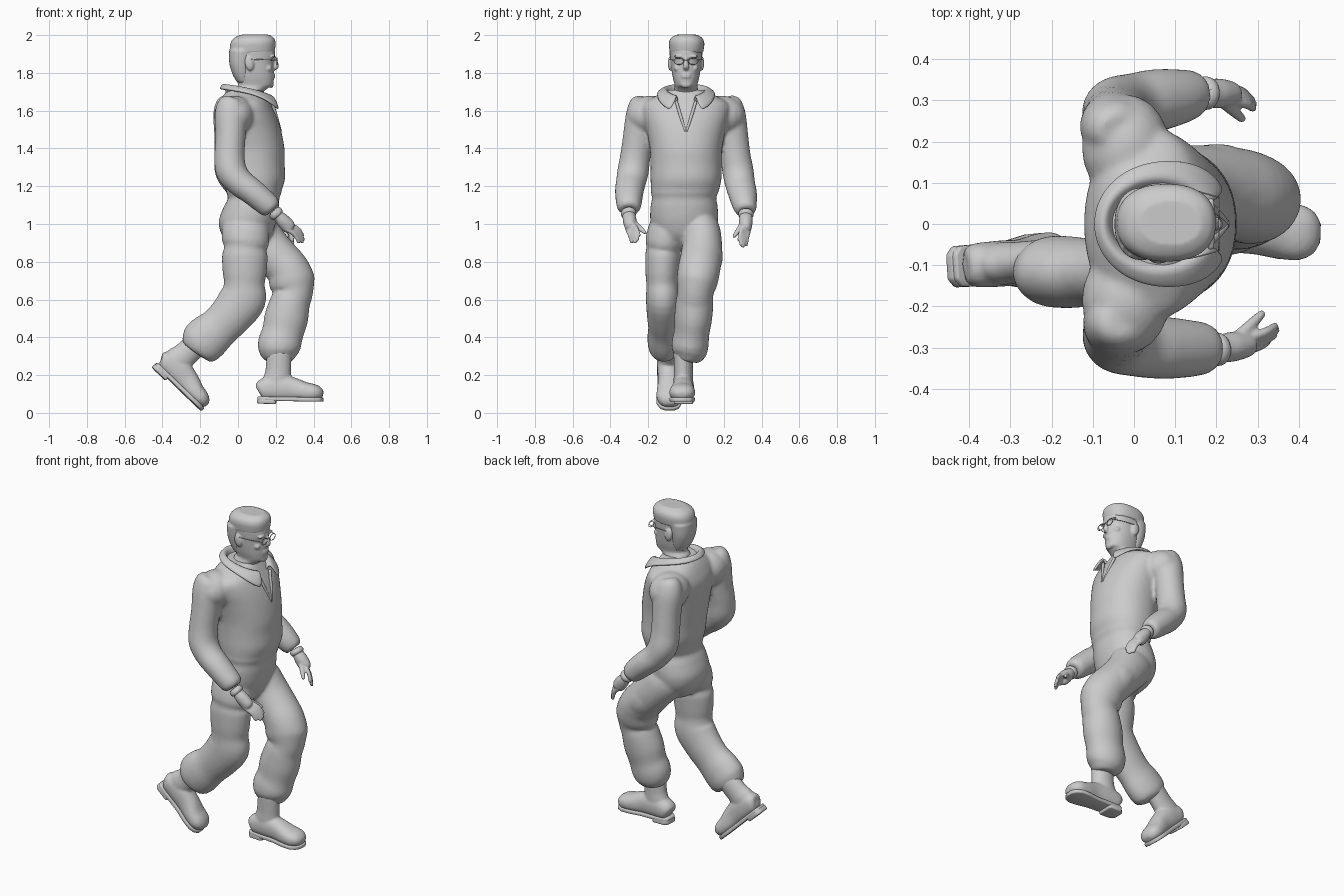
import bpy, bmesh, math
from mathutils import Vector, Matrix


def spline(rows, steps=4):
    # Catmull-Rom through the rows, so few rings give a smooth loft
    rows = [Vector(r) for r in rows]
    out = []
    for i in range(len(rows) - 1):
        a, b, c, d = rows[max(i - 1, 0)], rows[i], rows[i + 1], rows[min(i + 2, len(rows) - 1)]
        for k in range(steps):
            t = k / steps
            out.append(0.5 * (2 * b + (c - a) * t + (2 * a - 5 * b + 4 * c - d) * t * t
                              + (3 * b - a - 3 * c + d) * t ** 3))
    return out + [rows[-1]]


def loft(bm, rows, level=False, n=2.0, seg=28, steps=4, mat=None):
    # rows: x, y, z, fore-aft radius, sideways radius
    rows = spline(rows, steps)
    pts = [Vector(r[:3]) for r in rows]
    rings = []
    for i, r in enumerate(rows):
        t = (pts[min(i + 1, len(pts) - 1)] - pts[max(i - 1, 0)]).normalized()
        if level:
            t = Vector((0, 0, 1))
        u = Vector((0, 1, 0))
        u = (u - t * u.dot(t)).normalized()
        v = t.cross(u)
        ring = []
        for k in range(seg):
            a = 2 * math.pi * k / seg
            c, s = math.cos(a), math.sin(a)
            c = math.copysign(abs(c) ** (2 / n), c)
            s = math.copysign(abs(s) ** (2 / n), s)
            p = pts[i] + v * (c * max(r[3], .002)) + u * (s * max(r[4], .002))
            ring.append(bm.verts.new(mat @ p if mat else p))
        rings.append(ring)
    for a, b in zip(rings, rings[1:]):
        for k in range(seg):
            j = (k + 1) % seg
            bm.faces.new((a[k], a[j], b[j], b[k]))
    bm.faces.new(rings[0])
    bm.faces.new(rings[-1])


def ball(bm, loc, size, rot=0):
    m = Matrix.Translation(loc) @ Matrix.Rotation(rot, 4, 'Y') @ Matrix.Diagonal((*size, 1))
    bmesh.ops.create_uvsphere(bm, u_segments=20, v_segments=12, radius=1, matrix=m)


def finish(name, bm, voxel=0, smooth=4):
    bmesh.ops.recalc_face_normals(bm, faces=bm.faces[:])
    me = bpy.data.meshes.new(name)
    bm.to_mesh(me)
    bm.free()
    for p in me.polygons:
        p.use_smooth = True
    ob = bpy.data.objects.new(name, me)
    bpy.context.collection.objects.link(ob)
    if voxel:
        m = ob.modifiers.new("fuse", 'REMESH')
        m.mode, m.voxel_size, m.use_smooth_shade = 'VOXEL', voxel, True
        s = ob.modifiers.new("soften", 'SMOOTH')
        s.factor, s.iterations = 0.5, smooth
    return ob


# Overalls: torso, sleeves and trouser legs fused together
bm = bmesh.new()
loft(bm, [(.04, -.02, .86, .06, .08), (.045, -.01, .93, .125, .15), (.05, -.01, 1.01, .152, .178),
          (.07, -.01, 1.09, .146, .178), (.083, -.01, 1.135, .136, .17), (.084, -.008, 1.165, .146, .178),
          (.084, -.005, 1.18, .148, .18), (.083, 0, 1.24, .166, .188), (.077, 0, 1.32, .17, .188),
          (.07, 0, 1.4, .176, .192), (.055, 0, 1.5, .172, .21), (.04, 0, 1.58, .16, .23),
          (.035, 0, 1.64, .135, .225), (.035, 0, 1.685, .11, .145), (.04, 0, 1.71, .09, .1)],
     level=True, n=2.15, seg=40)
for s in (-1, 1):
    ball(bm, (-.02, s * .185, 1.575), (.107, .13, .105))   # shoulder yoke
# right sleeve, left sleeve
loft(bm, [(-.03, -.235, 1.67, .035, .035), (-.035, -.237, 1.645, .07, .062), (-.037, -.238, 1.58, .086, .08),
          (-.04, -.252, 1.46, .08, .082), (-.045, -.268, 1.36, .08, .08), (-.035, -.28, 1.28, .082, .083),
          (.01, -.292, 1.22, .074, .079), (.07, -.3, 1.175, .07, .076), (.13, -.302, 1.125, .066, .07),
          (.17, -.302, 1.09, .06, .062), (.185, -.302, 1.075, .045, .047)])
loft(bm, [(-.04, .23, 1.67, .035, .035), (-.045, .233, 1.645, .07, .062), (-.045, .236, 1.58, .086, .08),
          (-.045, .25, 1.46, .08, .08), (-.045, .262, 1.36, .08, .08), (-.04, .275, 1.28, .082, .083),
          (0, .287, 1.21, .074, .079), (.055, .3, 1.16, .07, .076), (.105, .308, 1.115, .066, .068),
          (.14, .315, 1.08, .058, .058), (.155, .317, 1.065, .045, .046)])
# forward left leg
loft(bm, [(.07, .075, 1.03, .11, .08), (.09, .08, .97, .125, .1), (.15, .086, .89, .115, .105),
          (.21, .08, .82, .113, .11), (.265, .068, .755, .115, .112), (.287, .058, .69, .122, .108),
          (.296, .05, .635, .1, .095), (.275, .045, .58, .107, .1), (.255, .038, .5, .116, .1),
          (.237, .03, .425, .11, .094), (.22, .022, .365, .115, .098), (.217, .018, .32, .105, .092),
          (.218, .012, .285, .08, .07), (.218, .01, .27, .06, .055)])
# trailing right leg
loft(bm, [(.04, -.085, 1.03, .11, .08), (.04, -.1, .97, .125, .1), (.04, -.115, .9, .124, .101),
          (.037, -.12, .87, .111, .09), (.036, -.122, .83, .121, .094), (.035, -.125, .74, .116, .09),
          (.033, -.125, .68, .108, .085), (.025, -.122, .605, .124, .09), (-.035, -.12, .52, .115, .087),
          (-.098, -.118, .455, .11, .082), (-.155, -.117, .405, .121, .087), (-.2, -.115, .363, .118, .086),
          (-.225, -.113, .34, .095, .074), (-.235, -.112, .328, .065, .058)])
ball(bm, (.2, .15, .83), (.07, .045, .1), -.65)    # thigh pocket
finish("overalls", bm, .01, 4)

# Collar: folded strip around the neck, open at the front
bm = bmesh.new()
grid = []
for i in range(33):
    a = math.radians(-154 + 308 * i / 32)
    c, s = math.cos(a), math.sin(a)
    f = (1 - c) / 2
    z = 1.707 + .02 * c - .025 * f ** 3
    drop = .012 + .07 * f ** 4
    grid.append([bm.verts.new(p) for p in (
        (.055 - .11 * c, .09 * s, z - .045), (.055 - .12 * c, .1 * s, z),
        (.06 - .136 * c, .115 * s, z + .013), (.066 - .152 * c, .135 * s, z - drop * .3),
        (.07 - .165 * c, (.15 + .05 * f ** 4) * s, z - drop))])
for a, b in zip(grid, grid[1:]):
    for k in range(4):
        bm.faces.new((a[k], a[k + 1], b[k + 1], b[k]))
ob = finish("collar", bm)
m = ob.modifiers.new("thickness", 'SOLIDIFY')
m.thickness, m.offset = .016, 0
m = ob.modifiers.new("round", 'SUBSURF')
m.levels = m.render_levels = 1

# Zip opening edges
bm = bmesh.new()
for s in (-1, 1):
    loft(bm, [(.178, s * .052, 1.65, .008, .008), (.203, s * .028, 1.57, .008, .008),
              (.227, s * .003, 1.49, .005, .005)], seg=10)
finish("zip_opening", bm)

# Head: neck, skull, jaw and facial features
bm = bmesh.new()
loft(bm, [(.05, 0, 1.62, .08, .075), (.055, 0, 1.69, .076, .07), (.075, 0, 1.72, .085, .062),
          (.092, 0, 1.735, .092, .06), (.09, 0, 1.775, .1, .07), (.085, 0, 1.82, .105, .077),
          (.084, 0, 1.86, .106, .081), (.083, 0, 1.89, .113, .084), (.08, 0, 1.93, .112, .085),
          (.08, 0, 1.975, .09, .07)], level=True, n=2.2, seg=36)
loft(bm, [(.185, 0, 1.89, .012, .012), (.198, 0, 1.86, .012, .011), (.203, 0, 1.835, .013, .017),
          (.192, 0, 1.822, .01, .014)], seg=12)
ball(bm, (.175, 0, 1.74), (.014, .03, .02))        # chin
for z in (1.778, 1.79):
    ball(bm, (.187, 0, z), (.01, .026, .006))      # lips
for s in (-1, 1):
    ball(bm, (.186, s * .036, 1.887), (.012, .03, .007))   # brow
    ball(bm, (.16, s * .045, 1.825), (.02, .02, .018))     # cheek
    ball(bm, (.06, s * .084, 1.85), (.024, .012, .038), -.15)  # ear
finish("head", bm, .0055, 2)

# Hair: flat-topped cap and close-cropped back
bm = bmesh.new()
loft(bm, [(.075, .002, 1.905, .117, .088), (.077, .003, 1.93, .12, .092), (.08, .003, 1.96, .119, .094),
          (.085, .003, 1.985, .106, .083), (.09, .003, 2.002, .075, .055)], level=True, n=2.3, seg=36)
loft(bm, [(.03, 0, 1.75, .035, .052), (.022, 0, 1.79, .05, .068), (.016, 0, 1.85, .062, .082),
          (.02, 0, 1.92, .067, .089)], level=True, n=2.2)
finish("hair", bm, .007, 3)

# Glasses: two rims, bridge and temples
bm = bmesh.new()
for s in (-1, 1):
    ring = [Vector((.206, s * .038 + .026 * math.cos(k * math.pi / 8), 1.862 + .018 * math.sin(k * math.pi / 8)))
            for k in range(17)]
    for p, q in zip(ring, ring[1:]):
        d = q - p
        m = Matrix.Translation((p + q) / 2) @ d.to_track_quat('Z', 'Y').to_matrix().to_4x4()
        bmesh.ops.create_cone(bm, segments=6, radius1=.0022, radius2=.0022, depth=d.length * 1.1,
                              cap_ends=True, matrix=m)
    loft(bm, [(.205, s * .065, 1.868, .002, .002), (.14, s * .082, 1.87, .002, .002),
              (.07, s * .089, 1.872, .002, .002)], seg=6)
ball(bm, (.208, 0, 1.868), (.003, .013, .0025))
finish("glasses", bm)


# Hands with wristbands: palm, four fingers and a thumb
def hand(name, wrist, knuckle, tip, thumb, fan):
    w, k, t, th, fan = map(Vector, (wrist, knuckle, tip, thumb, fan))
    bm = bmesh.new()
    start = w - (k - w) * .4
    loft(bm, [(*start, .03, .033), (*w, .03, .034), (*w.lerp(k, .45), .037, .036),
              (*k, .036, .03), (*k.lerp(t, .12), .02, .018)])
    for i in range(4):
        o = fan * (i - 1.5)
        length = (.88, 1, .95, .78)[i]
        a, b = k + o * .8, k.lerp(t, length) + o
        mid = a.lerp(b, .5) + Vector((.008, 0, .006))
        loft(bm, [(*a.lerp(w, .2), .012, .012), (*a, .013, .013), (*mid, .0115, .0115),
                  (*b, .009, .009), (*(b + (b - mid) * .1), .003, .003)], seg=12)
    base = w.lerp(k, .3)
    loft(bm, [(*base, .02, .02), (*base.lerp(th, .5), .016, .016), (*th, .01, .01),
              (*(th + (th - base) * .05), .003, .003)], seg=12)
    finish(name, bm, .005, 3)
    bm = bmesh.new()
    loft(bm, [(*w.lerp(start, .9), .032, .035), (*w.lerp(start, .6), .038, .04), (*w.lerp(start, .25), .038, .04),
              (*w, .032, .035)])
    finish(name.replace("hand", "wristband"), bm)


hand("right_hand", (.212, -.302, 1.045), (.272, -.292, .982), (.345, -.262, .908),
     (.31, -.218, .955), (.009, .014, .009))
hand("left_hand", (.182, .317, 1.04), (.232, .316, .975), (.29, .295, .885),
     (.262, .255, .935), (.008, -.013, .006))


# Boots: heel at the local origin, toe towards +x, sole on z = 0
def boot(name, m, shaft):
    bm = bmesh.new()
    loft(bm, [(.005, 0, .06, .03, .035), (.025, 0, .068, .055, .052), (.1, 0, .08, .07, .056),
              (.18, 0, .075, .063, .056), (.25, 0, .062, .051, .066), (.3, 0, .057, .045, .067),
              (.33, 0, .05, .034, .052), (.347, 0, .045, .016, .028)], n=2.3, mat=m)
    loft(bm, [(shaft - .006, 0, .04, .065, .05), (shaft - .006, 0, .12, .074, .052), (shaft, 0, .17, .068, .05),
              (shaft + .004, 0, .27, .066, .052)], mat=m, level=True)
    finish(name, bm, .008, 3)
    # sole and heel block
    bm = bmesh.new()
    for outline, z0, z1 in (([(.002, .03), (.02, .049), (.1, .052), (.18, .054), (.25, .066), (.3, .067),
                              (.335, .05), (.35, .022)], .01, .032),
                            ([(0, .03), (.02, .05), (.09, .051), (.1, .047)], -.006, .02)):
        loop = outline + [(x, -y) for x, y in reversed(outline)]
        f = bm.faces.new([bm.verts.new((x, y, z0)) for x, y in loop])
        ext = bmesh.ops.extrude_face_region(bm, geom=[f])["geom"]
        bmesh.ops.translate(bm, vec=(0, 0, z1 - z0), verts=[v for v in ext if isinstance(v, bmesh.types.BMVert)])
        bm.faces.new(f.verts) if not f.is_valid else None
    bm.transform(m)
    ob = finish(name + "_sole", bm)
    b = ob.modifiers.new("edge", 'BEVEL')
    b.width, b.segments = .006, 2


boot("left_boot", Matrix.Translation((.102, -.01, .055)) @ Matrix.Rotation(math.radians(-2), 4, 'Z')
     @ Matrix.Rotation(math.radians(1), 4, 'Y'), .108)
boot("right_boot", Matrix.Translation((-.452, -.105, .245)) @ Matrix.Rotation(math.radians(4), 4, 'Z')
     @ Matrix.Rotation(math.radians(44), 4, 'Y'), .08)
